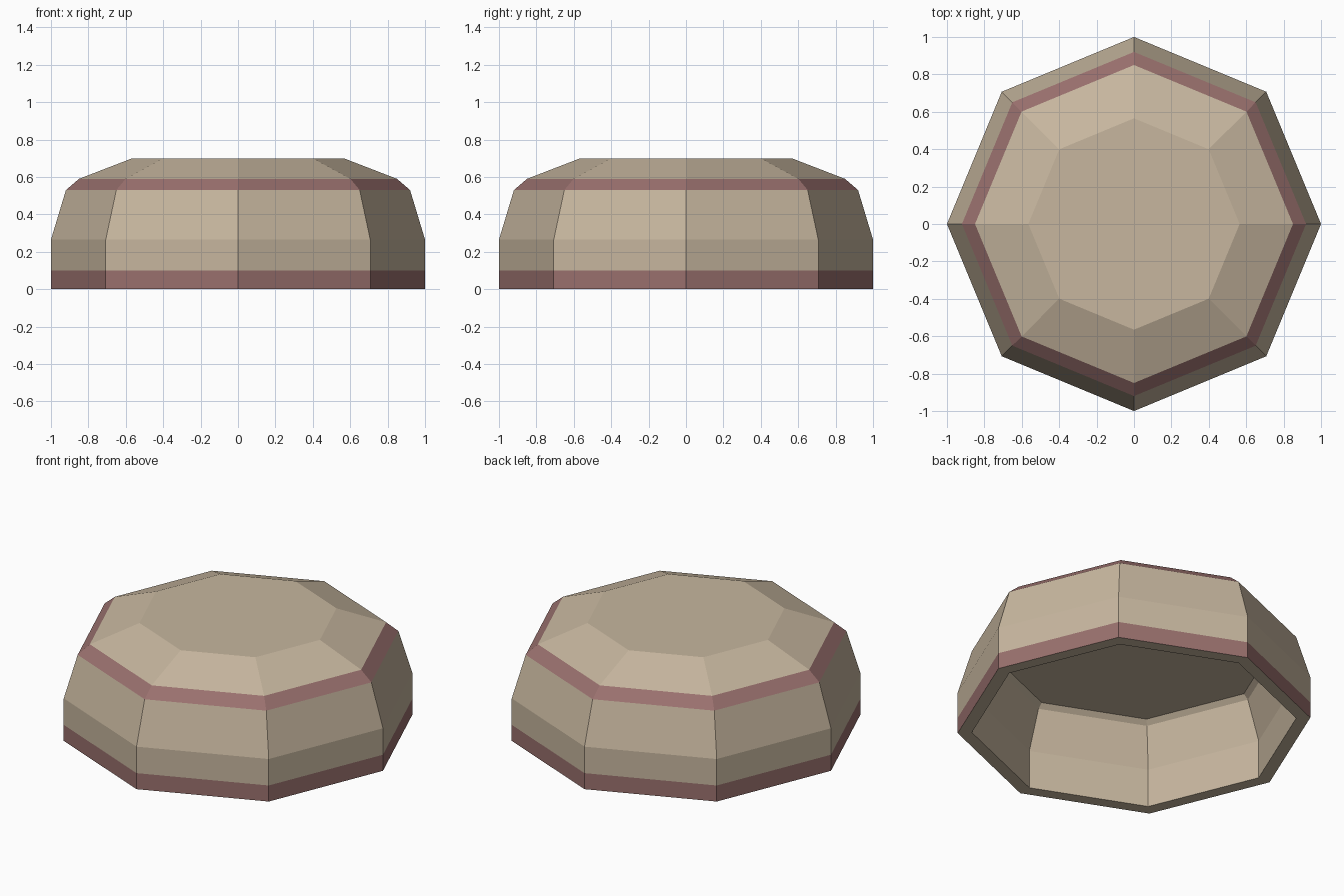
import bpy, bmesh, math

if "Cube" in bpy.data.objects:
    bpy.data.objects.remove(bpy.data.objects["Cube"])

SIDES = 8

def material(name, rgb):
    m = bpy.data.materials.new(name)
    m.diffuse_color = (*rgb, 1.0)
    m.use_nodes = True
    m.node_tree.nodes["Principled BSDF"].inputs["Base Color"].default_value = m.diffuse_color
    return m

tan = material("tan", (0.57, 0.47, 0.345))
pink = material("dusty pink", (0.32, 0.163, 0.155))

# Closed shell profile (radius, height): inner ceiling edge, down, rim, up, top edge
profile = [(0.81, 0.507), (0.84, 0.48), (0.92, 0.24), (0.92, 0.0),
           (1.0, 0.0), (1.0, 0.10), (1.0, 0.265), (0.92, 0.53),
           (0.85, 0.59), (0.565, 0.70)]
pink_bands = {4, 7}   # bottom outer stripe and shoulder stripe

bm = bmesh.new()
rings = []
for r, z in profile:
    rings.append([bm.verts.new((r * math.cos(2 * math.pi * i / SIDES),
                                r * math.sin(2 * math.pi * i / SIDES), z))
                  for i in range(SIDES)])

# Walls between neighbouring rings
for k in range(len(rings) - 1):
    a, b = rings[k], rings[k + 1]
    for i in range(SIDES):
        j = (i + 1) % SIDES
        f = bm.faces.new((a[i], a[j], b[j], b[i]))
        f.material_index = 1 if k in pink_bands else 0

# Flat inner ceiling and flat top
bm.faces.new(rings[0][::-1])
bm.faces.new(rings[-1])
bmesh.ops.recalc_face_normals(bm, faces=bm.faces)

mesh = bpy.data.meshes.new("dome_shell")
bm.to_mesh(mesh)
bm.free()
mesh.materials.append(tan)
mesh.materials.append(pink)
bpy.context.collection.objects.link(bpy.data.objects.new("dome_shell", mesh))
